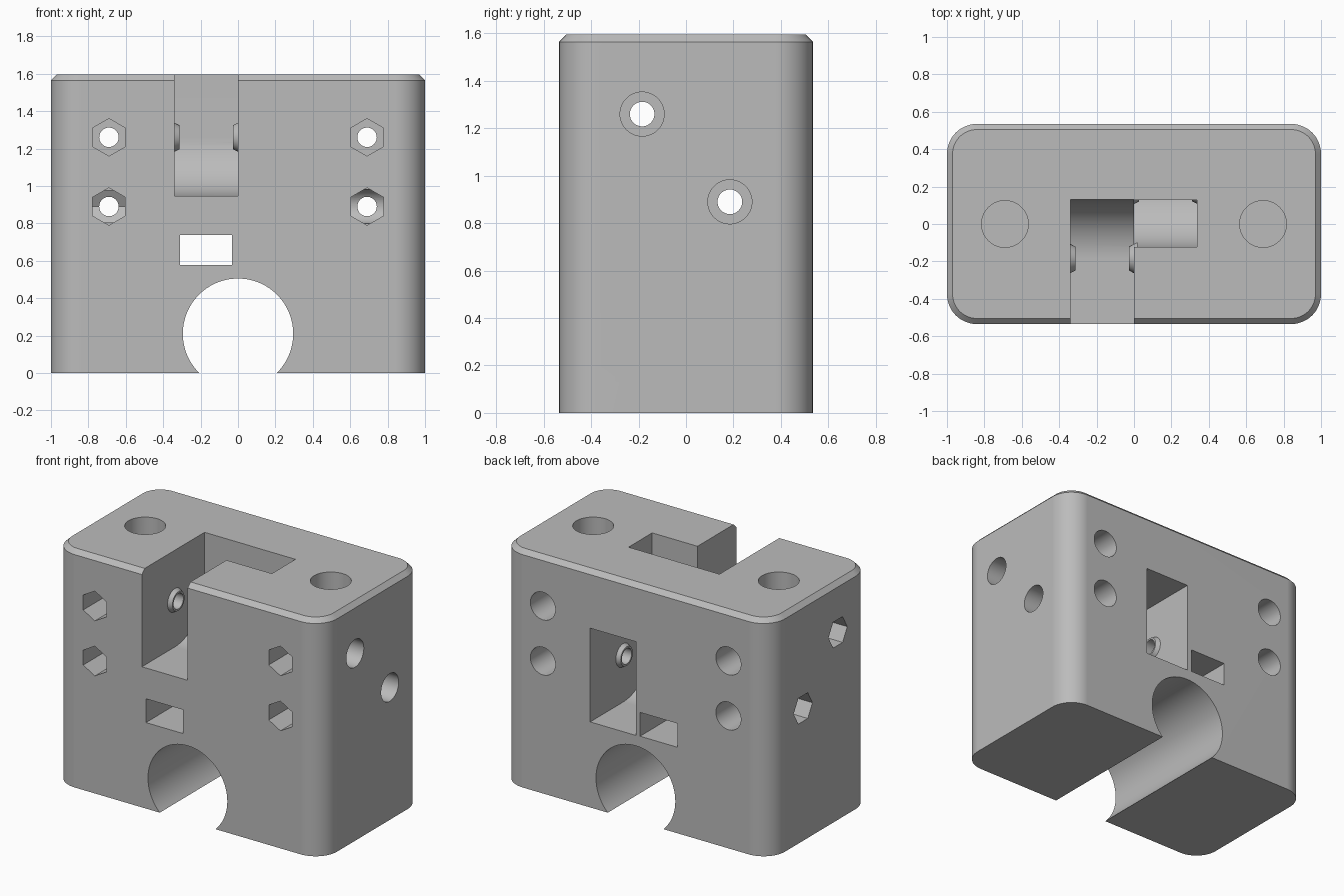
import bpy, bmesh
from math import cos, sin, pi
from mathutils import Vector, Matrix

old = bpy.data.objects.get("Cube")
if old:
    bpy.data.objects.remove(old, do_unlink=True)

HX, HY, TOP = 1.0, 0.535, 1.595
ROD_X = 0.69
FRONT_AXLE = (-0.185, 1.26)   # y, z of the front pulley axle
BACK_AXLE = (0.185, 0.89)     # y, z of the back pulley axle
PULLEY_R, SCREW_R, HEAD_R = 0.315, 0.052, 0.093

grey = bpy.data.materials.new("plain grey")
grey.use_nodes = True
colour = (0.5, 0.5, 0.5, 1)
grey.diffuse_color = colour
grey.node_tree.nodes["Principled BSDF"].inputs["Base Color"].default_value = colour


def finish(name, bm):
    bmesh.ops.recalc_face_normals(bm, faces=bm.faces)
    mesh = bpy.data.meshes.new(name)
    bm.to_mesh(mesh)
    bm.free()
    mesh.materials.append(grey)
    obj = bpy.data.objects.new(name, mesh)
    bpy.context.collection.objects.link(obj)
    return obj


def loft(name, loops):
    """Skin matching closed loops and cap both ends."""
    bm = bmesh.new()
    rings = [[bm.verts.new(p) for p in loop] for loop in loops]
    n = len(rings[0])
    for a, b in zip(rings, rings[1:]):
        for i in range(n):
            j = (i + 1) % n
            bm.faces.new((a[i], a[j], b[j], b[i]))
    bm.faces.new(rings[0][::-1])
    bm.faces.new(rings[-1])
    return finish(name, bm)


def rod(name, start, end, r, sides=48, r2=None, turn=0):
    start, end = Vector(start), Vector(end)
    axis = end - start
    bm = bmesh.new()
    spin = Matrix.Rotation(turn, 4, "Z")
    rot = axis.to_track_quat("Z", "Y").to_matrix().to_4x4()
    bmesh.ops.create_cone(bm, cap_ends=True, segments=sides, radius1=r,
                          radius2=r if r2 is None else r2, depth=axis.length,
                          matrix=Matrix.Translation((start + end) / 2) @ rot @ spin)
    return finish(name, bm)


def prism(name, x0, x1, outline):
    return loft(name, [[(x, y, z) for y, z in outline] for x in (x0, x1)])


def box(name, x0, x1, y0, y1, z0, z1):
    return prism(name, x0, x1, [(y0, z0), (y1, z0), (y1, z1), (y0, z1)])


def arc(centre, r, a0, a1, steps=24):
    return [(centre[0] + r * cos(a0 + (a1 - a0) * i / steps),
             centre[1] + r * sin(a0 + (a1 - a0) * i / steps)) for i in range(steps + 1)]


def combine(target, tool, operation="DIFFERENCE"):
    mod = target.modifiers.new("combine", "BOOLEAN")
    mod.operation, mod.solver, mod.object = operation, "EXACT", tool
    bpy.context.view_layer.objects.active = target
    bpy.ops.object.modifier_apply(modifier=mod.name)
    bpy.data.objects.remove(tool, do_unlink=True)


def rounded(inset, z, r=0.16):
    pts = []
    for k, (sx, sy) in enumerate([(1, 1), (-1, 1), (-1, -1), (1, -1)]):
        centre = (sx * (HX - r), sy * (HY - r))
        pts += arc(centre, r - inset, k * pi / 2, (k + 1) * pi / 2, 12)
    return [(x, y, z) for x, y in pts]


# Rounded block with a chamfered top rim
body = loft("pulley_block", [rounded(0, 0), rounded(0, TOP - 0.03), rounded(0.03, TOP)])

# Bearing bore, open at the bottom, and the belt tunnel above it
combine(body, rod("bearing_bore", (0, -1, 0.21), (0, 1, 0.21), 0.295, 96))
combine(body, box("belt_tunnel", -0.31, -0.033, -1, 1, 0.578, 0.738))

# Front pulley slot, open upwards
combine(body, prism("front_slot", -0.34, 0, [(-1, 0.945)]
                    + arc(FRONT_AXLE, PULLEY_R, -pi / 2, 0) + [(0.13, 2), (-1, 2)]))

# Back pulley pocket with a shaft up to the top
combine(body, prism("back_pocket", -0.001, 0.338, [(1, 0.575)]
                    + arc(BACK_AXLE, PULLEY_R, -pi / 2, -pi) + [(-0.13, 1.205), (1, 1.205)]))
combine(body, box("belt_shaft", -0.001, 0.337, -0.122, 0.129, 0.95, 2))

# Raised spacer rings on the slot walls
for (y, z), x0, x1 in ((FRONT_AXLE, -0.34, 0), (BACK_AXLE, 0, 0.338)):
    for wall, d in ((x0, 1), (x1, -1)):
        combine(body, rod("spacer_ring", (wall - d * 0.02, y, z), (wall + d * 0.027, y, z),
                          0.088, r2=0.064), "UNION")

# Axle holes: round head recess on +x, nut recess on -x
for y, z in (FRONT_AXLE, BACK_AXLE):
    combine(body, rod("axle_hole", (-2, y, z), (2, y, z), SCREW_R, 32))
    combine(body, rod("axle_head", (0.5, y, z), (2, y, z), HEAD_R))
    combine(body, loft("axle_nut", [[(x, y + p, z + q) for p, q in arc((0, 0), 0.1, 0, 5 * pi / 3, 5)]
                                    for x in (-2, -0.5)]))

# Guide rod sockets and the clamp screws crossing them
for side in (-1, 1):
    x = side * ROD_X
    combine(body, rod("rod_socket", (x, 0, 0.3), (x, 0, 2), 0.125, 64))
    for z in (FRONT_AXLE[1], BACK_AXLE[1]):
        combine(body, rod("clamp_hole", (x, -1, z), (x, 1, z), SCREW_R, 32))
        combine(body, rod("clamp_head", (x, 0.32, z), (x, 1, z), HEAD_R))
        combine(body, loft("clamp_nut", [[(x + p, y, z + q) for p, q in
                                          arc((0, 0), 0.1, pi / 6, 11 * pi / 6, 5)]
                                         for y in (-1, 0.2)]))

# Smooth curved walls, keep real edges crisp
bpy.ops.object.select_all(action="DESELECT")
body.select_set(True)
bpy.context.view_layer.objects.active = body
bpy.ops.object.shade_smooth_by_angle(angle=pi / 7)
weighted = body.modifiers.new("even shading", "WEIGHTED_NORMAL")
weighted.keep_sharp = True
